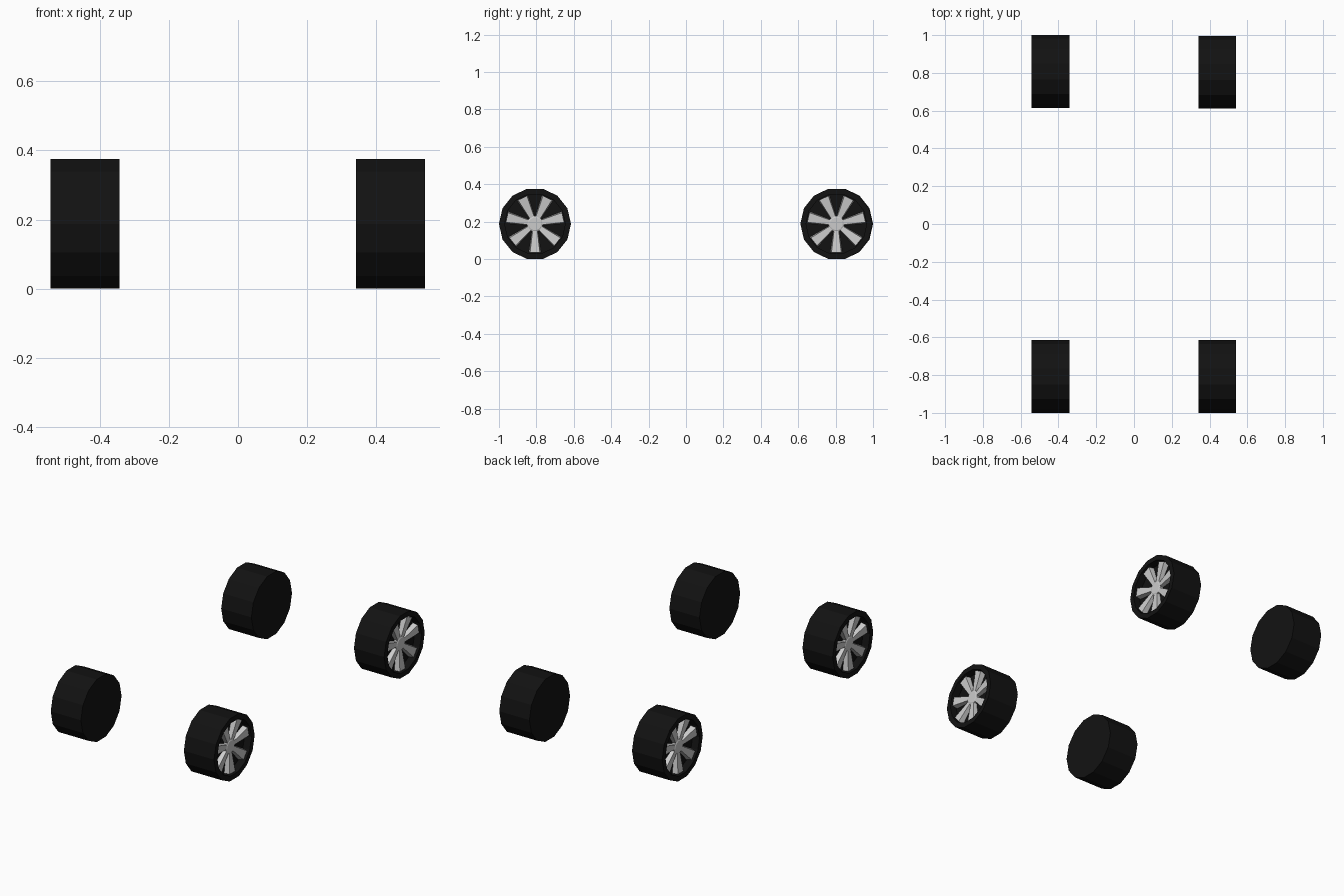
import bpy, bmesh
from math import sin, cos, pi

if "Cube" in bpy.data.objects:
    bpy.data.objects.remove(bpy.data.objects["Cube"])

R, SIDES, WIDTH = 0.1925, 14, 0.20
ZC = R * cos(pi / SIDES)          # flat facet rests on the ground

rubber = bpy.data.materials.new("black_rubber")
rubber.diffuse_color = (0.006, 0.006, 0.006, 1)
rubber.use_nodes = True
rubber.node_tree.nodes["Principled BSDF"].inputs["Base Color"].default_value = rubber.diffuse_color


def finish(bm, name, loc, side, mat=None):
    bmesh.ops.recalc_face_normals(bm, faces=bm.faces[:])
    me = bpy.data.meshes.new(name)
    bm.to_mesh(me)
    bm.free()
    if mat:
        me.materials.append(mat)
    ob = bpy.data.objects.new(name, me)
    ob.location = loc
    ob.rotation_euler.z = 0 if side > 0 else pi
    bpy.context.collection.objects.link(ob)


def lathe(bm, profile, sides):
    """Spin (x, radius) points about the x axis and cap both ends."""
    rings = [[bm.verts.new((x, r * cos(2 * pi * i / sides), r * sin(2 * pi * i / sides)))
              for i in range(sides)] for x, r in profile]
    for a, b in zip(rings, rings[1:]):
        for i in range(sides):
            j = (i + 1) % sides
            bm.faces.new((a[i], a[j], b[j], b[i]))
    bm.faces.new(rings[0])
    bm.faces.new(rings[-1])


def spoke(bm, angle):
    """Tapered spoke, wider at the rim, dished in towards the hub."""
    c, s = cos(angle), sin(angle)

    def section(r, half, front, back):
        pts = [(back, -half), (back, half), (front, half * 0.8), (front, -half * 0.8)]
        return [bm.verts.new((x, r * c - t * s, r * s + t * c)) for x, t in pts]

    a = section(0.025, 0.014, H - 0.026, H - 0.048)
    b = section(0.154, 0.033, H - 0.012, H - 0.048)
    for i in range(4):
        j = (i + 1) % 4
        bm.faces.new((a[i], a[j], b[j], b[i]))
    bm.faces.new(a)
    bm.faces.new(b)


H = WIDTH / 2
wheels = {
    "front_right": (0.441, -0.8075, 1), "front_left": (-0.442, -0.8075, -1),
    "back_right": (0.441, 0.804, 1), "back_left": (-0.442, 0.8075, -1),
}
for name, (x, y, side) in wheels.items():
    loc = (x, y, ZC)
    # tyre with recessed outer face
    bm = bmesh.new()
    lathe(bm, [(-H, R), (H, R), (H, 0.162), (H - 0.045, 0.162)], SIDES)
    finish(bm, name + "_tyre", loc, side, rubber)
    # seven-spoke rim with hub
    bm = bmesh.new()
    for k in range(7):
        spoke(bm, -pi / 2 + 2 * pi * k / 7)
    lathe(bm, [(H - 0.048, 0.043), (H - 0.026, 0.043), (H - 0.022, 0.034)], SIDES)
    finish(bm, name + "_spokes", loc, side)
